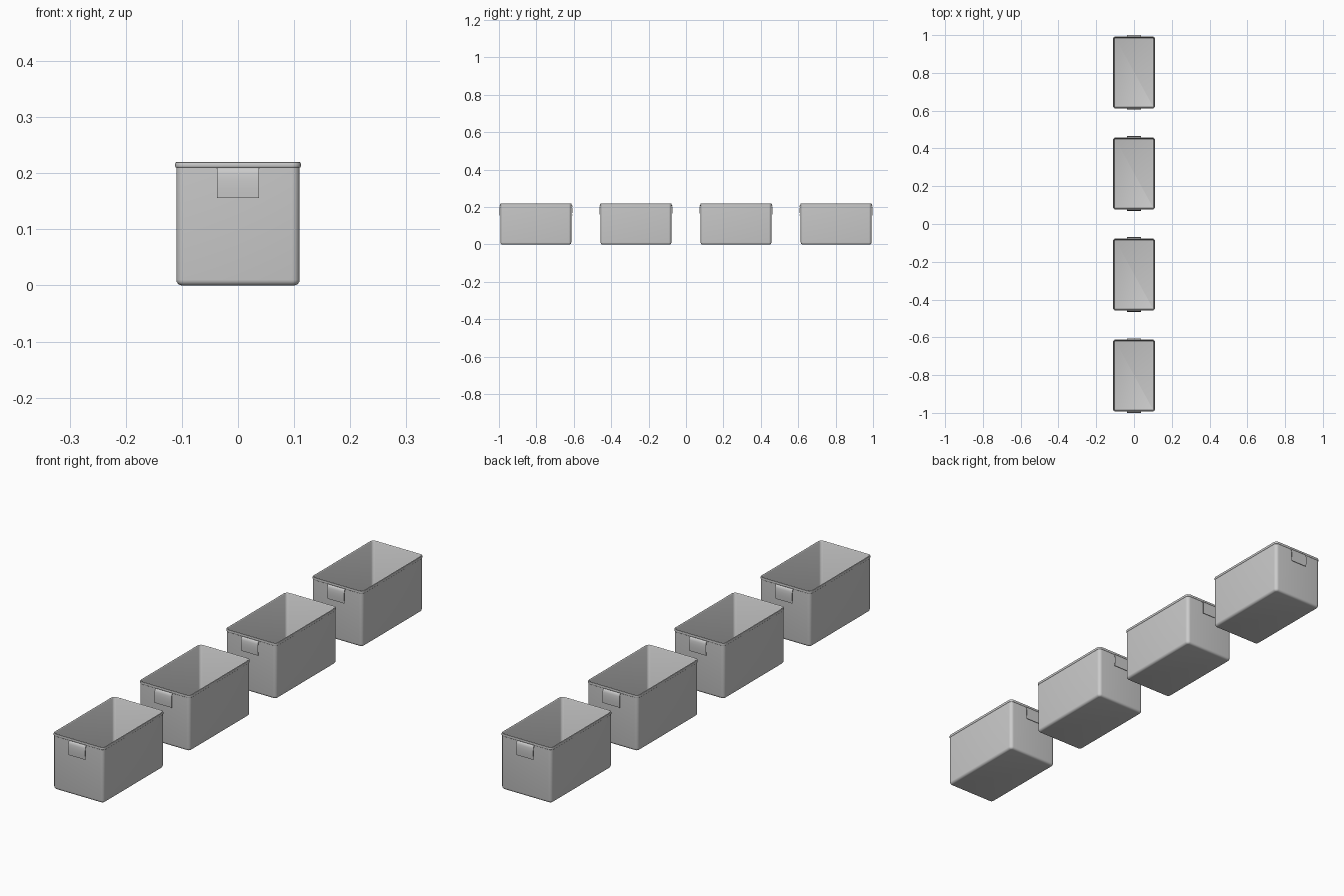
import bpy, bmesh, math

if "Cube" in bpy.data.objects:
    bpy.data.objects.remove(bpy.data.objects["Cube"])

HX, HY, R = 0.11, 0.189, 0.014      # bin half width, half length, corner radius
SPACING = 0.535


def make_object(name, bm, y):
    bmesh.ops.recalc_face_normals(bm, faces=bm.faces)
    mesh = bpy.data.meshes.new(name)
    bm.to_mesh(mesh)
    bm.free()
    ob = bpy.data.objects.new(name, mesh)
    ob.location.y = y
    bpy.context.collection.objects.link(ob)
    bpy.ops.object.select_all(action='DESELECT')
    ob.select_set(True)
    bpy.context.view_layer.objects.active = ob
    bpy.ops.object.shade_smooth_by_angle(angle=math.radians(40))
    return ob


def rounded_ring(bm, off, z, seg=6):
    r = max(R + off, 0.003)
    cx, cy = HX + off - r, HY + off - r
    ring = []
    for q, (sx, sy) in enumerate([(1, 1), (-1, 1), (-1, -1), (1, -1)]):
        for i in range(seg + 1):
            a = math.pi / 2 * (q + i / seg)
            ring.append(bm.verts.new((sx * cx + r * math.cos(a),
                                      sy * cy + r * math.sin(a), z)))
    return ring


def bridge(bm, a, b):
    n = len(a)
    for i in range(n):
        bm.faces.new((a[i], a[(i + 1) % n], b[(i + 1) % n], b[i]))


def bin_shell(name, y):
    # outer base curve, wall, rolled rim, then down the inside to the floor
    profile = [(-0.010, 0), (-0.0062, 0.0008), (-0.003, 0.003), (-0.0008, 0.0062),
               (0, 0.010), (0, 0.210), (0.0012, 0.2105), (0.002, 0.212),
               (0.002, 0.2165), (0.0012, 0.219), (-0.0008, 0.22), (-0.0025, 0.2195),
               (-0.004, 0.2175), (-0.004, 0.012), (-0.006, 0.007), (-0.011, 0.005)]
    bm = bmesh.new()
    rings = [rounded_ring(bm, o, z) for o, z in profile]
    for a, b in zip(rings, rings[1:]):
        bridge(bm, a, b)
    bm.faces.new(rings[0])
    bm.faces.new(rings[-1])
    return make_object(name, bm, y)


def handle(name, y, side):
    # bowed pull plate hanging from under the rim
    outer = [(0.188, 0.2105), (0.1925, 0.2095), (0.1952, 0.206), (0.1967, 0.199),
             (0.1975, 0.187), (0.1972, 0.172), (0.196, 0.156)]
    inner = [(0.194, 0.1562), (0.1952, 0.172), (0.1955, 0.187), (0.1948, 0.198),
             (0.1935, 0.2045), (0.1915, 0.207), (0.188, 0.208)]
    bm = bmesh.new()
    left, right = [[bm.verts.new((x, side * p, z)) for p, z in outer + inner]
                   for x in (-0.037, 0.037)]
    bridge(bm, left, right)
    bm.faces.new(left)
    bm.faces.new(right)
    return make_object(name, bm, y)


# row of four bins, each with a pull on both ends
for i in range(4):
    y = (i - 1.5) * SPACING
    bin_shell(f"bin_{i + 1}", y)
    handle(f"front_handle_{i + 1}", y, -1)
    handle(f"back_handle_{i + 1}", y, 1)
